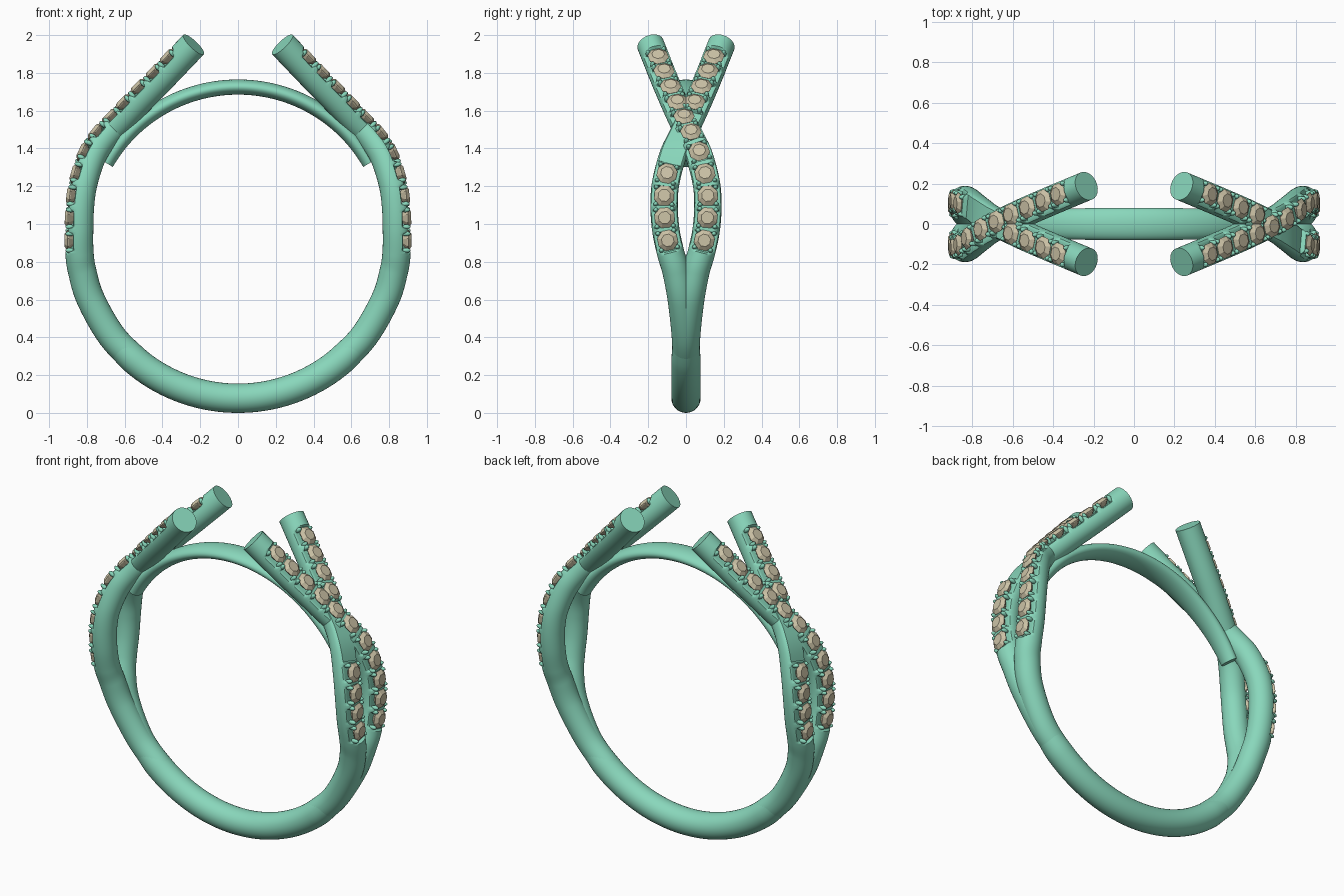
import bpy, bmesh, math
from mathutils import Vector, Matrix

if "Cube" in bpy.data.objects:
    bpy.data.objects.remove(bpy.data.objects["Cube"])

CENTRE = Vector((0, 0, 0.92))
PITCH_COUNT = 11


def material(name, colour):
    m = bpy.data.materials.new(name)
    m.diffuse_color = colour
    m.use_nodes = True
    m.node_tree.nodes["Principled BSDF"].inputs["Base Color"].default_value = m.diffuse_color
    return m


METAL = material("metal", (0.25, 0.68, 0.50, 1))
STONE = material("stone", (0.60, 0.54, 0.38, 1))


def finish(name, bm, mat, smooth=True):
    bmesh.ops.recalc_face_normals(bm, faces=bm.faces[:])
    me = bpy.data.meshes.new(name)
    bm.to_mesh(me)
    bm.free()
    me.materials.append(mat)
    ob = bpy.data.objects.new(name, me)
    bpy.context.collection.objects.link(ob)
    if smooth:
        bpy.ops.object.select_all(action='DESELECT')
        ob.select_set(True)
        bpy.context.view_layer.objects.active = ob
        bpy.ops.object.shade_smooth_by_angle(angle=math.radians(40))
    return ob


def catmull(pts, n=40):
    p = [2 * pts[0] - pts[1]] + pts + [2 * pts[-1] - pts[-2]]
    out = []
    for i in range(1, len(p) - 2):
        a, b, c, d = p[i - 1:i + 3]
        for k in range(n):
            t = k / n
            out.append(0.5 * (2 * b + (c - a) * t + (2 * a - 5 * b + 4 * c - d) * t * t
                              + (3 * b - a - 3 * c + d) * t ** 3))
    return out + [pts[-1]]


def resample(pts, step):
    out, need = [pts[0]], step
    for a, b in zip(pts, pts[1:]):
        seg = (b - a).length
        while need <= seg:
            out.append(a.lerp(b, need / seg))
            need += step
        need -= seg
    return out + [pts[-1]]


def frames(pts):
    """Point, tangent, outward normal and sideways direction along a path."""
    out = []
    for i, p in enumerate(pts):
        t = (pts[min(i + 1, len(pts) - 1)] - pts[max(i - 1, 0)]).normalized()
        flat = Vector((t.x, 0, t.z)).normalized()
        n = Vector((flat.z, 0, -flat.x))
        if n.dot(p - CENTRE) < 0:
            n = -n
        n = (n - t * n.dot(t)).normalized()
        out.append((p, t, n, t.cross(n)))
    return out


def sweep(fr, size, sides=32, cap=lambda i: 1):
    """Elliptical tube; cap limits how far it reaches outward."""
    bm = bmesh.new()
    rings = []
    for i, (p, t, n, b) in enumerate(fr):
        rn, rb = size(i / (len(fr) - 1))
        ring = []
        for k in range(sides):
            a = math.tau * k / sides
            ring.append(bm.verts.new(p + n * min(rn * math.cos(a), cap(i)) + b * rb * math.sin(a)))
        rings.append(ring)
    for r, q in zip(rings, rings[1:]):
        for k in range(sides):
            j = (k + 1) % sides
            bm.faces.new((r[k], r[j], q[j], q[k]))
    bm.faces.new(rings[0])
    bm.faces.new(rings[-1])
    return bm


def arc(radius, a0, a1, n):
    """Arc in the xz plane, angle measured from the top."""
    return [CENTRE + radius * Vector((math.sin(a0 + (a1 - a0) * i / n), 0,
                                      math.cos(a0 + (a1 - a0) * i / n))) for i in range(n + 1)]


# Lower shank, tapering away inside the split strands
def shank_size(u):
    r = 0.0775 - 0.03 * max(0, (abs(u - 0.5) - 0.28) / 0.22)
    return r, r


finish("lower_shank", sweep(frames(arc(0.8425, math.radians(106), math.radians(254), 90)), shank_size), METAL)

# Plain upper band
finish("upper_band", sweep(frames(arc(0.805, math.radians(-60), math.radians(60), 80)),
                           lambda u: (0.04, 0.08 - 0.1 * (u - 0.5) ** 2)), METAL)

# Path of one strand on the right side
PATH = [(.511, 0, .25), (.663, .003, .40), (.779, .025, .60), (.825, .053, .75), (.8396, .082, .85),
        (.841, .107, .97), (.836, .116, 1.10), (.818, .107, 1.22), (.772, .07, 1.36), (.71, .025, 1.455),
        (.62, -.02, 1.55), (.53, -.063, 1.645), (.41, -.115, 1.767), (.235, -.188, 1.95)]
STEP = 0.007


def add_stone(bm, m):
    levels = [(0.034, 0.077), (0.057, 0.060), (0.054, 0.054), (0.006, 0.012)]
    rings = [[bm.verts.new(m @ Vector((r * math.cos(math.tau * (k + .5) / 8),
                                       r * math.sin(math.tau * (k + .5) / 8), h)))
              for k in range(8)] for r, h in levels]
    for a, b in zip(rings, rings[1:]):
        for k in range(8):
            j = (k + 1) % 8
            bm.faces.new((a[k], a[j], b[j], b[k]))
    bm.faces.new(rings[0])
    bm.faces.new(rings[-1])


def strand(label, side, skipped):
    pts = resample(catmull([Vector((x, y * side, z)) for x, y, z in PATH]), STEP)
    fr = frames(pts)
    first = next(i for i, p in enumerate(pts) if p.z > 0.91)
    last = next(i for i, p in enumerate(pts) if p.z > 1.845)
    seats = [first + (last - first) * k / (PITCH_COUNT - 1) for k in range(PITCH_COUNT)]

    def cap(i):
        if i < first - 8 or i > last + 8:
            return 1
        d, k = min((abs(i - s) * STEP, k) for k, s in enumerate(seats))
        if k in skipped:
            return 0.035
        return 0.032 if d < 0.045 else 0.057

    tube = finish(label + "_strand", sweep(fr, lambda u: (0.075, 0.0725), cap=cap), METAL)
    stones, prongs = bmesh.new(), bmesh.new()
    for k, s in enumerate(seats):
        if k in skipped:
            continue
        p, t, n, b = fr[round(s)]
        m = Matrix((t, b, n)).transposed().to_4x4()
        m.translation = p
        add_stone(stones, m)
        # Four rounded prongs hold each stone
        for u in (-1, 1):
            for v in (-1, 1):
                bmesh.ops.create_uvsphere(
                    prongs, u_segments=10, v_segments=8, radius=0.013,
                    matrix=m @ Matrix.Translation((u * 0.045, v * 0.043, 0.048))
                    @ Matrix.Diagonal((1, 1, 1.9, 1)))
    return [tube, finish(label + "_stones", stones, STONE, False),
            finish(label + "_prongs", prongs, METAL)]


# Right pair: the crossing-over strand and the one beneath it
parts = strand("right_over", 1, ()) + strand("right_under", -1, (4, 5, 6))

# Left pair: half turn about the vertical axis
for ob in parts:
    twin = ob.copy()
    twin.name = ob.name.replace("right", "left")
    twin.rotation_euler.z = math.pi
    bpy.context.collection.objects.link(twin)
